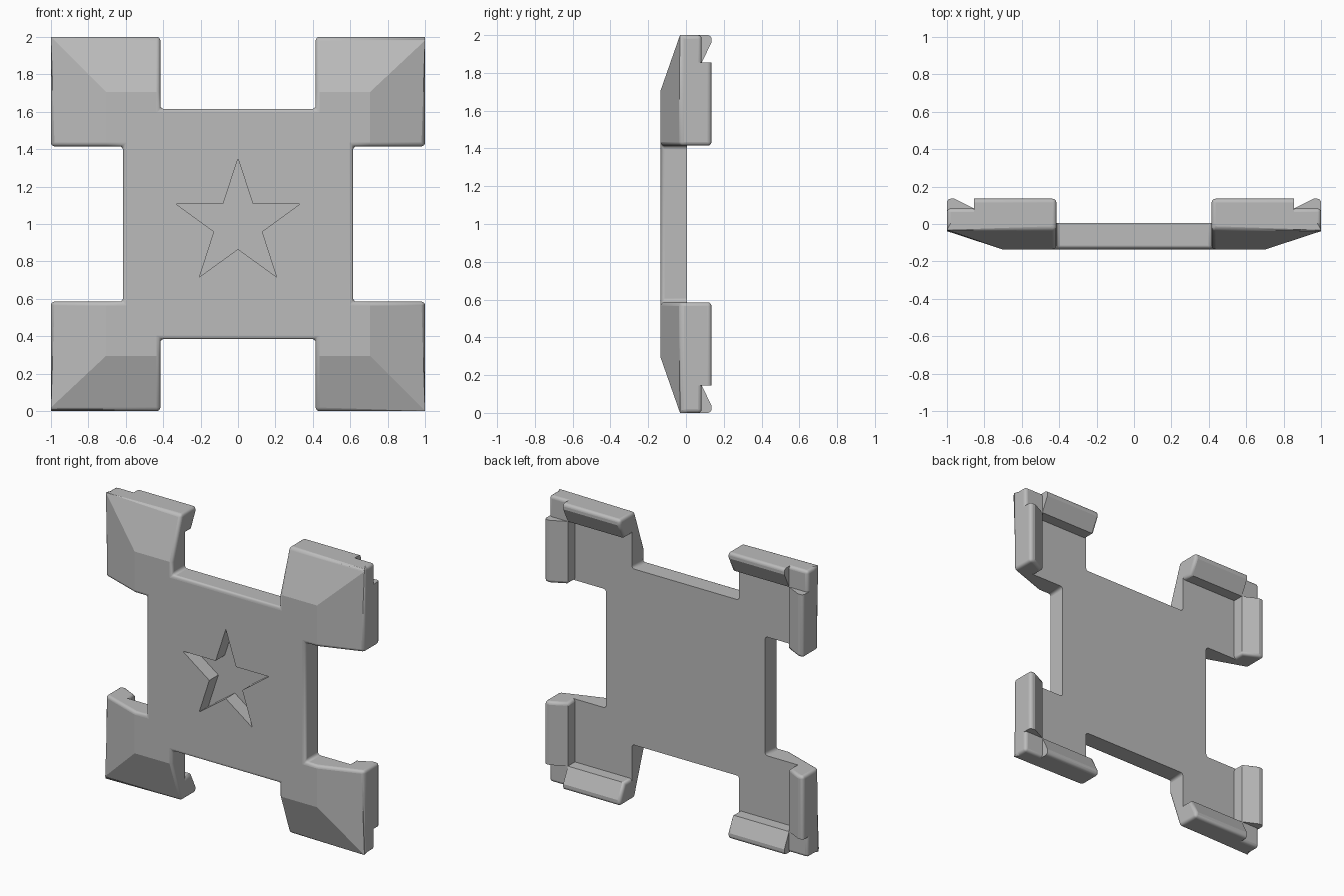
import bpy, bmesh, math
from mathutils import Vector

FRONT, BACK, ROUND = -0.135, 0.005, 0.02
ARM, NOTCH = 0.415, 0.615      # inner edge of an arm, depth of a notch
TIP, BLOCK_TOP, RAIL_TOP = 0.855, 0.083, 0.135

cube = bpy.data.objects.get("Cube")
if cube:
    bpy.data.objects.remove(cube, do_unlink=True)

grey = bpy.data.materials.new("grey")
grey.use_nodes = True
colour = (0.5, 0.5, 0.5, 1)
grey.diffuse_color = colour
for node in grey.node_tree.nodes:
    if node.type == 'BSDF_PRINCIPLED':
        node.inputs["Base Color"].default_value = colour


def prism(points, offset):
    """Solid made by sweeping a polygon along an offset."""
    bm = bmesh.new()
    face = bm.faces.new([bm.verts.new(p) for p in points])
    out = bmesh.ops.extrude_face_region(bm, geom=[face])
    moved = [g for g in out["geom"] if isinstance(g, bmesh.types.BMVert)]
    bmesh.ops.translate(bm, verts=moved, vec=offset)
    bmesh.ops.recalc_face_normals(bm, faces=bm.faces)
    return bm


def soften(bm, rule):
    """Round the edges that pass the rule and shade only the rounding smooth."""
    edges = [e for e in bm.edges if rule(e)]
    out = bmesh.ops.bevel(bm, geom=edges, offset=ROUND, offset_type='OFFSET',
                          segments=4, profile=0.5, affect='EDGES',
                          clamp_overlap=True)
    for f in out["faces"]:
        f.smooth = True


def make_object(name, bm):
    mesh = bpy.data.meshes.new(name)
    bm.to_mesh(mesh)
    bm.free()
    mesh.materials.append(grey)
    ob = bpy.data.objects.new(name, mesh)
    ob.location.z = 1
    bpy.context.collection.objects.link(ob)
    return ob


def both(edge, test):
    return all(test(v.co) for v in edge.verts)


# Plate with four arms, sloped towards the outer sides
quarter = [(NOTCH, ARM), (1, ARM), (1, 1), (ARM, 1), (ARM, NOTCH)]
outline = []
for turn in range(4):
    outline += quarter
    quarter = [(-z, x) for x, z in quarter]
bm = prism([(x, FRONT, z) for x, z in outline], (0, BACK - FRONT, 0))
for side in (Vector((1, 0, 0)), Vector((-1, 0, 0)),
             Vector((0, 0, 1)), Vector((0, 0, -1))):
    normal = side * 0.105 + Vector((0, -0.3, 0))
    cut = bmesh.ops.bisect_plane(
        bm, geom=bm.verts[:] + bm.edges[:] + bm.faces[:],
        plane_co=side * 0.705 + Vector((0, FRONT, 0)), plane_no=normal,
        clear_outer=True)
    rim = [g for g in cut["geom_cut"] if isinstance(g, bmesh.types.BMEdge)]
    bmesh.ops.edgenet_fill(bm, edges=[e for e in rim if e.is_boundary])
bmesh.ops.recalc_face_normals(bm, faces=bm.faces)
soften(bm, lambda e: len(e.link_faces) == 2
       and e.calc_face_angle() > math.radians(40)
       and not both(e, lambda c: c.y > BACK - 0.001))
plate = make_object("plate", bm)

# Sunken star in the middle of the plate
star = []
for i in range(10):
    radius = 0.35 if i % 2 == 0 else 0.134
    a = math.pi / 2 + i * math.pi / 5
    star.append((radius * math.cos(a), FRONT - 0.1, radius * math.sin(a)))
cutter = make_object("star_cutter", prism(star, (0, 0.2, 0)))
cutter.hide_render = True
hollow = plate.modifiers.new("star", 'BOOLEAN')
hollow.operation = 'DIFFERENCE'
hollow.solver = 'EXACT'
hollow.object = cutter
bpy.context.view_layer.update()
carved = bpy.data.meshes.new_from_object(
    plate.evaluated_get(bpy.context.evaluated_depsgraph_get()))
plate.modifiers.clear()
plate.data = carved
bpy.data.objects.remove(cutter, do_unlink=True)


def mirror_to_corners(ob):
    mod = ob.modifiers.new("four_corners", 'MIRROR')
    mod.use_axis = (True, False, True)
    mod.use_clip = False
    mod.use_mirror_merge = False


# Hooked rails along the outer edges of each arm
profile = [(1, BACK), (1, RAIL_TOP), (0.96, RAIL_TOP),
           (TIP, BLOCK_TOP), (TIP, BACK)]
for name, upright in (("side_rails", True), ("end_rails", False)):
    length = TIP - ARM
    if upright:
        bm = prism([(u, y, ARM) for u, y in profile], (0, 0, length))
    else:
        bm = prism([(ARM, y, u) for u, y in profile], (length, 0, 0))
    across, along = (0, 2) if upright else (2, 0)

    def rail_edge(e):
        outer = both(e, lambda c: c[across] > 0.99 and c.y > 0.1)
        end = both(e, lambda c: c[along] < ARM + 0.001)
        base = both(e, lambda c: c.y < BACK + 0.001)
        return outer or (end and not base)

    soften(bm, rail_edge)
    mirror_to_corners(make_object(name, bm))

# Low block where the two rails meet
square = [(TIP, TIP), (1, TIP), (1, 1), (TIP, 1)]
bm = prism([(x, BACK, z) for x, z in square], (0, BLOCK_TOP - BACK, 0))
soften(bm, lambda e: both(e, lambda c: c.x > 0.99 and c.z > 0.99)
       or (both(e, lambda c: c.y > BLOCK_TOP - 0.001)
           and (both(e, lambda c: c.x > 0.99)
                or both(e, lambda c: c.z > 0.99))))
mirror_to_corners(make_object("corner_blocks", bm))
